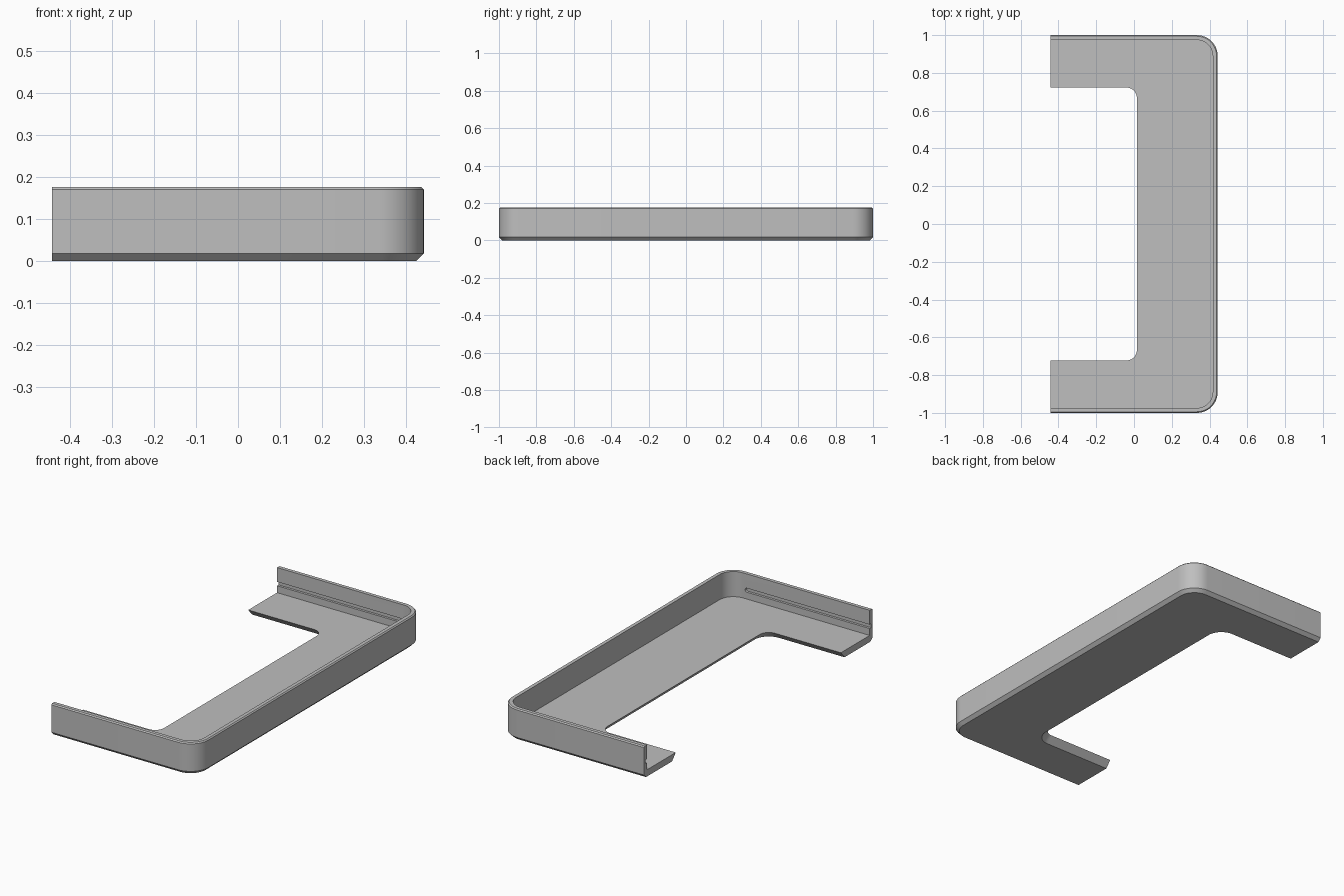
import bpy, bmesh, math

cube = bpy.data.objects.get("Cube")
if cube:
    bpy.data.objects.remove(cube, do_unlink=True)

X, Y, H = 0.443, 1.0, 0.176      # half width, half depth, height
R, WALL, FLOOR = 0.11, 0.026, 0.037
STEPS = 12

grey = bpy.data.materials.new("plain grey")
grey.use_nodes = True
colour = (0.52, 0.52, 0.52, 1)
grey.diffuse_color = colour
grey.node_tree.nodes["Principled BSDF"].inputs["Base Color"].default_value = colour


def path(x, y, r, z):
    """Open U-shaped path with two rounded corners, starting and ending at -X."""
    pts = [(-X, -y, z)]
    for side, start in ((-1, -math.pi / 2), (1, 0)):
        for i in range(STEPS + 1):
            a = start + i * math.pi / 2 / STEPS
            pts.append((x - r + r * math.cos(a), side * (y - r) + r * math.sin(a), z))
    return pts + [(-X, y, z)]


def outer(inset, z):
    return path(X - inset, Y - inset, R - inset, z)


def inner(inset, z):
    return path(0.015 + inset, 0.7225 + inset, 0.055 + inset, z)


def new_object(name, bm):
    bmesh.ops.recalc_face_normals(bm, faces=bm.faces)
    mesh = bpy.data.meshes.new(name)
    bm.to_mesh(mesh)
    bm.free()
    obj = bpy.data.objects.new(name, mesh)
    bpy.context.collection.objects.link(obj)
    mesh.materials.append(grey)
    return obj


# Tray body: wall and floor section swept round the U
bevel = 0.006
section = [outer(0.018, 0), outer(0, 0.018), outer(0, H - bevel), outer(bevel, H),
           outer(WALL, H), outer(WALL, FLOOR), inner(0, FLOOR), inner(0.032, 0)]
bm = bmesh.new()
rows = [[bm.verts.new(p) for p in line] for line in section]
for a, b in zip(rows, rows[1:] + rows[:1]):
    for i in range(len(a) - 1):
        bm.faces.new((a[i], a[i + 1], b[i + 1], b[i]))
for end in (0, -1):
    bm.faces.new([row[end] for row in rows])
tray = new_object("tray_body", bm)

# Grooves inside both side walls, open at the free end and rounded at the other
for side in (-1, 1):
    bm = bmesh.new()
    bmesh.ops.create_cube(bm, size=1)
    for v in bm.verts:
        v.co.x = 0.32 if v.co.x > 0 else -X - 0.1
        v.co.y = side * (Y - WALL) + v.co.y * 0.026
        v.co.z = 0.086 + v.co.z * 0.022
    tip = [e for e in bm.edges if all(v.co.x > 0 for v in e.verts)
           and abs(e.verts[0].co.z - e.verts[1].co.z) < 0.001]
    bmesh.ops.bevel(bm, geom=tip, offset=0.0105, segments=4, profile=0.5, affect='EDGES')
    cutter = new_object("groove_cutter", bm)
    cutter.hide_render = True
    mod = tray.modifiers.new("groove", 'BOOLEAN')
    mod.operation, mod.solver, mod.object = 'DIFFERENCE', 'EXACT', cutter
    bpy.context.view_layer.objects.active = tray
    bpy.ops.object.modifier_apply(modifier=mod.name)
    bpy.data.objects.remove(cutter, do_unlink=True)

# Smooth corners, crisp edges
bpy.ops.object.select_all(action='DESELECT')
tray.select_set(True)
bpy.context.view_layer.objects.active = tray
bpy.ops.object.shade_smooth_by_angle(angle=math.radians(25))
